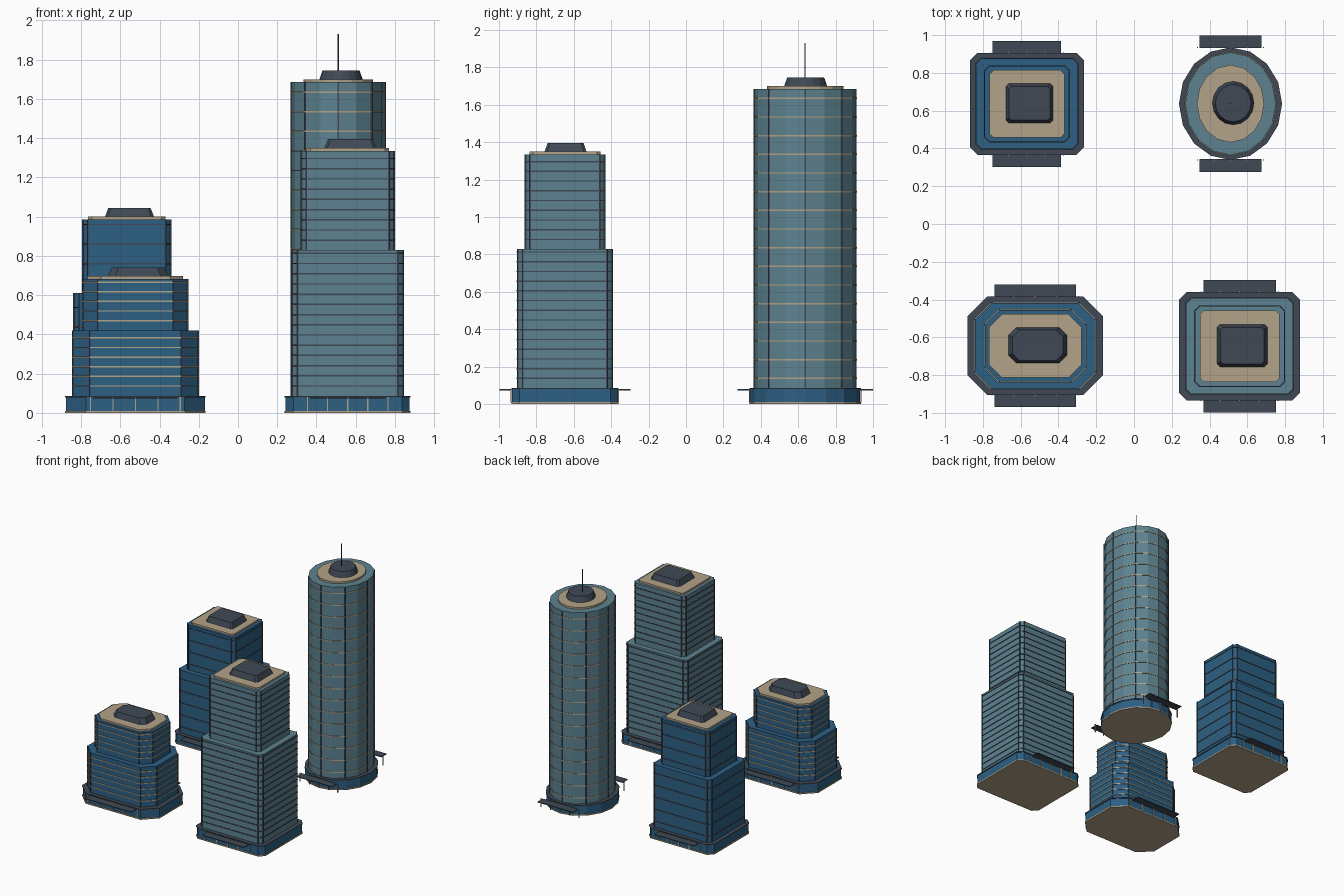
import bpy, bmesh, math

cube = bpy.data.objects.get("Cube")
if cube:
    bpy.data.objects.remove(cube)


def material(name, rgb):
    m = bpy.data.materials.new(name)
    m.use_nodes = True
    m.diffuse_color = (*rgb, 1)
    m.node_tree.nodes["Principled BSDF"].inputs["Base Color"].default_value = (*rgb, 1)
    return m


BLUE = material("blue glass", (0.026, 0.115, 0.23))
TEAL = material("teal glass", (0.11, 0.225, 0.28))
BEIGE = material("beige stone", (0.45, 0.37, 0.25))
DARK = material("dark metal", (0.05, 0.066, 0.09))


def outline(rx, ry, cut):
    """Chamfered rectangle, or a sixteen-sided ellipse when cut is None."""
    if cut is None:
        return [(rx * math.cos(k * math.pi / 8), ry * math.sin(k * math.pi / 8))
                for k in range(16)]
    return [(rx, cut - ry), (rx, ry - cut), (rx - cut, ry), (cut - rx, ry),
            (-rx, ry - cut), (-rx, cut - ry), (cut - rx, -ry), (rx - cut, -ry)]


def add_prism(bm, pts, cx, cy, z0, z1, taper=1.0):
    low = [bm.verts.new((cx + x, cy + y, z0)) for x, y in pts]
    top = [bm.verts.new((cx + x * taper, cy + y * taper, z1)) for x, y in pts]
    bm.faces.new(low[::-1])
    bm.faces.new(top)
    n = len(pts)
    for i in range(n):
        j = (i + 1) % n
        bm.faces.new((low[i], low[j], top[j], top[i]))


def add_box(bm, cx, cy, hx, hy, z0, z1):
    add_prism(bm, [(hx, -hy), (hx, hy), (-hx, hy), (-hx, -hy)], cx, cy, z0, z1)


def finish(bm, name, mat):
    mesh = bpy.data.meshes.new(name)
    bm.to_mesh(mesh)
    bm.free()
    mesh.materials.append(mat)
    bpy.context.collection.objects.link(bpy.data.objects.new(name, mesh))


def prism(name, mat, pts, cx, cy, z0, z1, taper=1.0):
    bm = bmesh.new()
    add_prism(bm, pts, cx, cy, z0, z1, taper)
    finish(bm, name, mat)


def tower(name, cx, cy, glass, trim, step, base, tiers, slab, plant):
    bx, by, bcut = base
    # podium: stone footing, glazed storey, dark coping
    prism(name + "_footing", BEIGE, outline(bx, by, bcut), cx, cy, 0, 0.01)
    prism(name + "_podium", BLUE, outline(bx - 0.004, by - 0.004, bcut), cx, cy, 0.01, 0.079)
    prism(name + "_coping", DARK, outline(bx, by, bcut), cx, cy, 0.079, 0.087)

    # entrance canopies and podium mullions, front and back
    canopy, mullions = bmesh.new(), bmesh.new()
    for side in (-1, 1):
        add_box(canopy, cx, cy + side * (by + 0.03), 0.6 * bx, 0.034, 0.073, 0.079)
        for k in range(-2, 3):
            add_box(mullions, cx + k * 0.32 * bx, cy + side * by, 0.003, 0.003, 0.008, 0.08)
    finish(canopy, name + "_canopies", DARK)
    finish(mullions, name + "_mullions", BEIGE)

    # stacked tiers with floor bands and corner fins
    z = 0.087
    bands, fins = bmesh.new(), bmesh.new()
    for i, (rx, ry, cut, top) in enumerate(tiers):
        pts = outline(rx, ry, cut)
        prism(f"{name}_tier_{i + 1}", glass, pts, cx, cy, z, top)
        level = z + 0.05
        while level < top - 0.015:
            add_prism(bands, outline(rx + 0.004, ry + 0.004, cut), cx, cy,
                      level - 0.0035, level + 0.0035)
            level += step
        for x, y in pts[::len(pts) // 8]:
            add_box(fins, cx + x, cy + y, 0.0035, 0.0035, z, top)
        z = top
    finish(bands, name + "_floor_bands", trim)
    finish(fins, name + "_corner_fins", DARK)

    # roof slab and tapered plant room
    prism(name + "_roof_slab", BEIGE, outline(*slab), cx, cy, z, z + 0.015)
    prism(name + "_plant_room", DARK, outline(*plant), cx + 0.014, cy + 0.003,
          z + 0.015, z + 0.06, 0.86)
    return z + 0.06


tower("short_tower", -0.523, -0.645, BLUE, BEIGE, 0.049, (0.358, 0.26, 0.103),
      [(0.32, 0.228, 0.09, 0.42), (0.267, 0.19, 0.078, 0.682)],
      (0.244, 0.168, 0.068), (0.155, 0.093, 0.04))
tower("stepped_tower", 0.559, -0.647, TEAL, DARK, 0.052, (0.32, 0.287, 0.04),
      [(0.284, 0.254, 0.03, 0.83), (0.237, 0.212, 0.027, 1.335)],
      (0.21, 0.19, 0.02), (0.133, 0.112, 0.015))
tower("mid_tower", -0.567, 0.636, BLUE, DARK, 0.1, (0.302, 0.27, 0.04),
      [(0.269, 0.24, 0.03, 0.61), (0.224, 0.2, 0.027, 0.985)],
      (0.198, 0.178, 0.02), (0.125, 0.104, 0.015))
roof = tower("round_tower", 0.511, 0.637, TEAL, BEIGE, 0.0998, (0.273, 0.298, None),
             [(0.24, 0.272, None, 1.685)],
             (0.178, 0.205, None), (0.11, 0.115, None))

# mast on the round tower
prism("mast", DARK, outline(0.003, 0.003, 0.001), 0.511, 0.637, roof - 0.01, 1.93)
